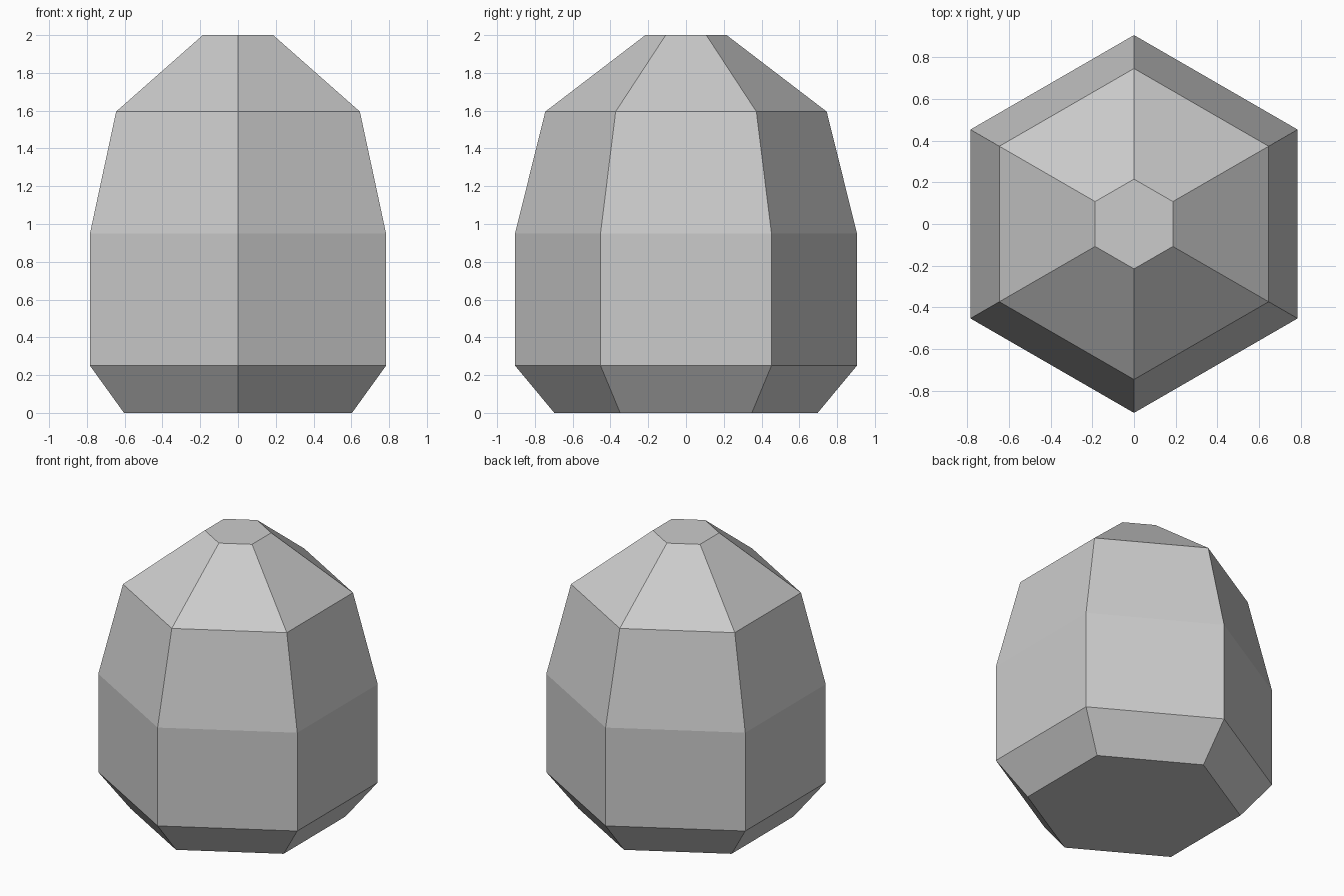
import bpy, bmesh, math

if "Cube" in bpy.data.objects:
    bpy.data.objects.remove(bpy.data.objects["Cube"])

SIDES = 6
# (corner radius, height) from base to tip
PROFILE = [(0.697, 0.0), (0.905, 0.25), (0.905, 0.95), (0.745, 1.595), (0.215, 2.0)]

bm = bmesh.new()


def ring(radius, z):
    # hexagon with corners pointing along +y and -y
    angles = [math.pi / 2 + i * math.tau / SIDES for i in range(SIDES)]
    return [bm.verts.new((radius * math.cos(a), radius * math.sin(a), z)) for a in angles]


# faceted hexagonal body
rings = [ring(r, z) for r, z in PROFILE]
for low, high in zip(rings, rings[1:]):
    for i in range(SIDES):
        j = (i + 1) % SIDES
        bm.faces.new((low[i], low[j], high[j], high[i]))

# flat base and tip
bm.faces.new(rings[0][::-1])
bm.faces.new(rings[-1])

mesh = bpy.data.meshes.new("faceted_body")
bm.to_mesh(mesh)
bm.free()
bpy.context.collection.objects.link(bpy.data.objects.new("faceted_body", mesh))
